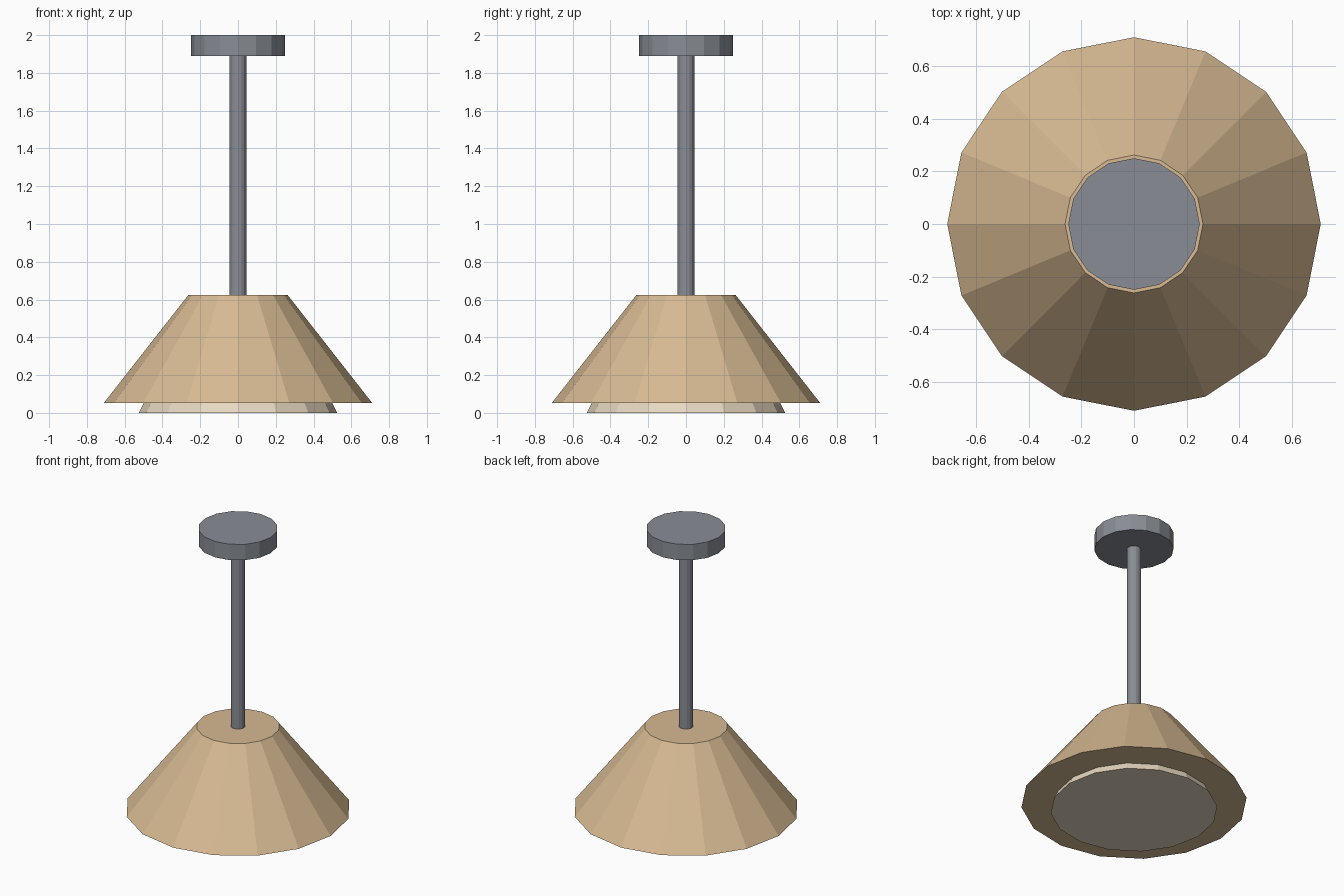
import bpy
import bmesh
from mathutils import Matrix

SIDES = 16

old = bpy.data.objects.get("Cube")
if old:
    bpy.data.objects.remove(old, do_unlink=True)


def make_material(name, rgb):
    mat = bpy.data.materials.new(name)
    mat.use_nodes = True
    colour = (*rgb, 1.0)
    mat.diffuse_color = colour
    mat.node_tree.nodes["Principled BSDF"].inputs["Base Color"].default_value = colour
    return mat


def frustum(name, r_low, r_high, z_low, z_high, mat):
    """Closed, flat-shaded round part with a corner on the x axis."""
    bm = bmesh.new()
    bmesh.ops.create_cone(
        bm, cap_ends=True, segments=SIDES, radius1=r_low, radius2=r_high,
        depth=z_high - z_low,
        matrix=Matrix.Translation((0, 0, (z_low + z_high) / 2)))
    mesh = bpy.data.meshes.new(name)
    bm.to_mesh(mesh)
    bm.free()
    mesh.materials.append(mat)
    obj = bpy.data.objects.new(name, mesh)
    bpy.context.collection.objects.link(obj)
    return obj


metal = make_material("grey metal", (0.25, 0.27, 0.30))
tan = make_material("tan shade", (0.68, 0.49, 0.29))
cream = make_material("cream diffuser", (0.80, 0.69, 0.53))

# Ceiling mount and hanging rod
frustum("ceiling_mount", 0.25, 0.25, 1.89, 2.0, metal)
frustum("hanging_rod", 0.045, 0.045, 0.60, 1.90, metal)

# Lamp shade with the light diffuser showing below it
frustum("lamp_shade", 0.71, 0.262, 0.053, 0.625, tan)
frustum("diffuser", 0.525, 0.49, 0.0, 0.07, cream)
